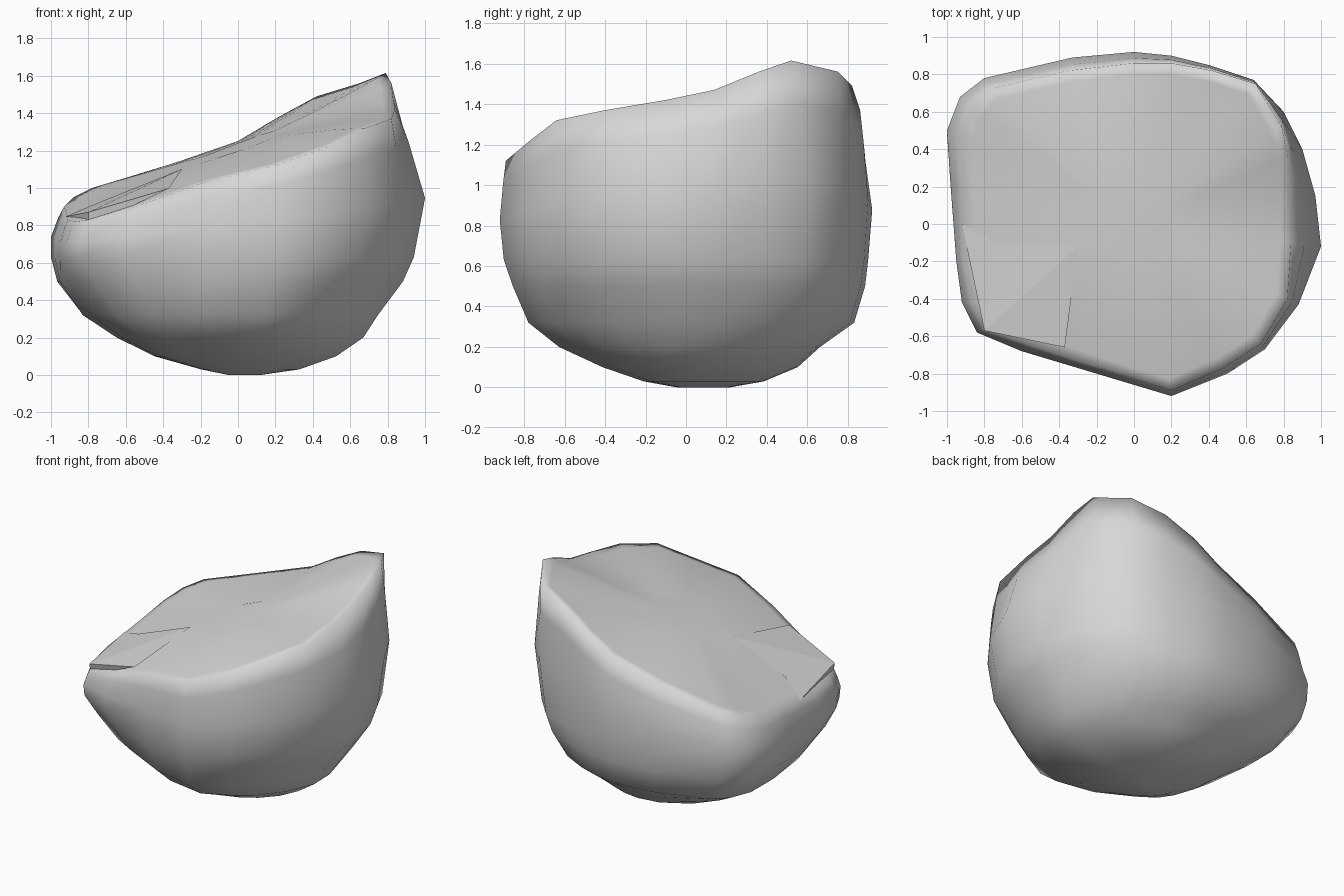
import bpy
import bmesh
import math
from mathutils import Vector

cube = bpy.data.objects.get("Cube")
if cube:
    bpy.data.objects.remove(cube, do_unlink=True)

# Single pale stone colour
stone = bpy.data.materials.new("pale_grey_stone")
stone.use_nodes = True
stone.diffuse_color = (0.68, 0.68, 0.68, 1)
stone.node_tree.nodes["Principled BSDF"].inputs["Base Color"].default_value = stone.diffuse_color


def add_object(name, bm):
    bmesh.ops.recalc_face_normals(bm, faces=bm.faces)
    mesh = bpy.data.meshes.new(name)
    bm.to_mesh(mesh)
    bm.free()
    mesh.materials.append(stone)
    obj = bpy.data.objects.new(name, mesh)
    bpy.context.collection.objects.link(obj)
    return obj


# Widest outline, counter-clockwise
outline = [(1, -.12), (.97, .15), (.9, .4), (.8, .6), (.64, .77), (.4, .85),
           (.2, .9), (0, .92), (-.33, .89), (-.8, .78), (-.93, .68), (-1, .5),
           (-.98, .2), (-.95, -.2), (-.92, -.42), (-.84, -.58), (-.6, -.68),
           (-.2, -.8), (.2, -.92), (.5, -.8), (.7, -.67), (.88, -.43)]

# Uneven rim, one point above each outline point
rim = [(.84, -.1, 1.42), (.83, .14, 1.47), (.82, .36, 1.56), (.79, .52, 1.615),
       (.65, .75, 1.56), (.42, .82, 1.49), (.2, .86, 1.37), (0, .86, 1.25),
       (-.35, .82, 1.13), (-.78, .72, 1), (-.88, .62, .95), (-.93, .47, .9),
       (-.92, .2, .87), (-.91, -.2, .83), (-.87, -.42, .82), (-.8, -.56, .83),
       (-.55, -.65, .9), (-.18, -.77, 1.03), (.2, -.89, 1.12), (.48, -.77, 1.22),
       (.68, -.64, 1.32), (.82, -.4, 1.37)]

# Underside: height, then reach to -x, +x, -y, +y
levels = [(0, .05, .12, .04, .2), (.03, .2, .33, .2, .36), (.1, .45, .53, .4, .52),
          (.2, .65, .68, .62, .63), (.32, .83, .76, .78, .8), (.5, .96, .89, .86, .87),
          (.63, 1, .94, .9, .9)]

# Hollows and swellings on the lower diagonals
bulges = [((-.64, -.77), -.08), ((.7, -.71), -.06), ((-.75, .66), .05)]


def top_plane(x, y):
    return 1.17 + .36 * x + .09 * y


def underside_point(point, level):
    z, left, right, front, back = level
    p = Vector(point)
    heading = p.normalized()
    # Lower rings become rounder
    p = p.lerp(heading, max(0, 1 - z / .63) * .8)
    fade = math.sin(math.pi * z / .63)
    p *= 1 + sum(size * fade * max(0, heading.dot(Vector(way))) ** 6 for way, size in bulges)
    x = p.x * (right if p.x > 0 else left)
    y = p.y / .92 * (back if p.y > 0 else front)
    return (x, y, z)


def wall_point(point, edge, rise, lean):
    flat = Vector(point).lerp(Vector(edge[:2]), lean)
    z = levels[-1][0]
    return (flat.x, flat.y, z + (edge[2] - z) * rise)


def top_point(edge, s):
    # Rim unevenness fades towards a gently domed middle
    x, y, z = edge
    uneven = (z - top_plane(x, y)) * s ** 2
    return (x * s, y * s, top_plane(x * s, y * s) + uneven + .05 * (1 - s ** 2))


# Body lofted from the base, up the wall and inwards over the slanted top
loops = [[underside_point(p, lv) for p in outline] for lv in levels]
for rise, lean in [(.4, 0), (.78, .55)]:
    loops.append([wall_point(p, e, rise, lean) for p, e in zip(outline, rim)])
for s in (1, .93, .75, .5, .25):
    loops.append([top_point(e, s) for e in rim])

bm = bmesh.new()
rings = [[bm.verts.new(co) for co in loop] for loop in loops]
count = len(outline)
for low, high in zip(rings, rings[1:]):
    for i in range(count):
        j = (i + 1) % count
        bm.faces.new((low[i], low[j], high[j], high[i]))
bm.faces.new(rings[0][::-1])
bm.faces.new(rings[-1])
body = add_object("stone_body", bm)
for face in body.data.polygons:
    face.use_smooth = True

# Raised flat chip on the low front corner
bm = bmesh.new()
chip = [(-.92, 0, .01), (-.8, -.57, .04), (-.37, -.66, .02), (-.3, -.12, .05), (-.73, -.1, .03)]
verts = [bm.verts.new((x, y, top_plane(x, y) + lift)) for x, y, lift in chip]
tip = verts[1]
base = bm.verts.new(tip.co + Vector((0, .02, -.08)))
for a, b in zip(verts[2:], verts[3:] + verts[:1]):
    bm.faces.new((tip, a, b))
bm.faces.new((tip, verts[0], base))
bm.faces.new((tip, base, verts[2]))
add_object("corner_chip", bm)
